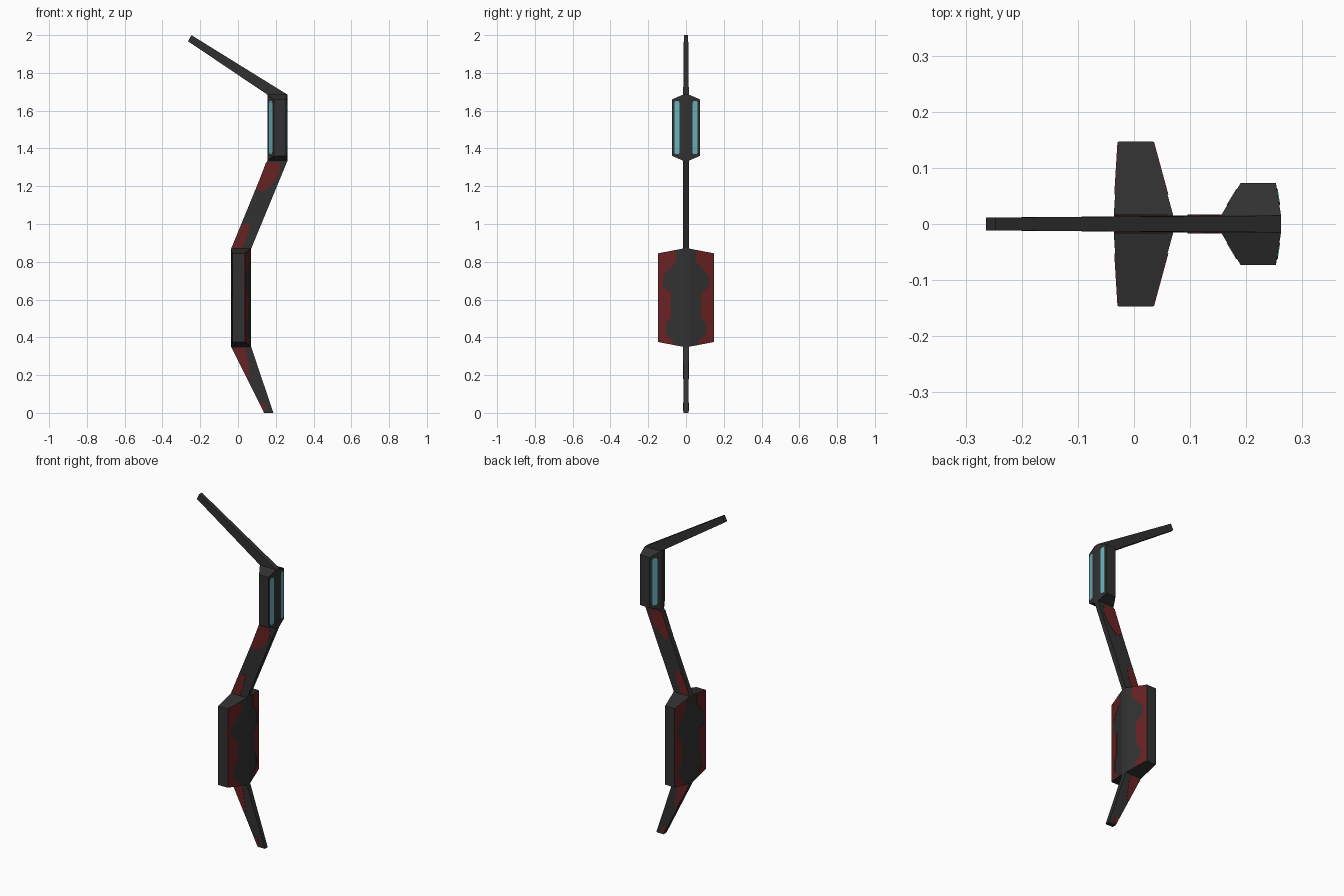
import bpy, bmesh

if "Cube" in bpy.data.objects:
    bpy.data.objects.remove(bpy.data.objects["Cube"])


def material(name, rgb):
    m = bpy.data.materials.new(name)
    m.diffuse_color = (*rgb, 1)
    m.use_nodes = True
    m.node_tree.nodes["Principled BSDF"].inputs["Base Color"].default_value = m.diffuse_color
    return m


GREY = material("charcoal", (0.031, 0.031, 0.031))
RED = material("dark red", (0.14, 0.016, 0.018))
CYAN = material("pale cyan", (0.14, 0.44, 0.50))


def loft(name, rings, mat):
    """Join rings of equal point count into one closed flat-faced solid."""
    bm = bmesh.new()
    vs = [[bm.verts.new(p) for p in r] for r in rings]
    n = len(vs[0])
    for a, b in zip(vs, vs[1:]):
        for i in range(n):
            j = (i + 1) % n
            bm.faces.new((a[i], a[j], b[j], b[i]))
    bm.faces.new(vs[0][::-1])
    bm.faces.new(vs[-1])
    bmesh.ops.recalc_face_normals(bm, faces=bm.faces[:])
    me = bpy.data.meshes.new(name)
    bm.to_mesh(me)
    bm.free()
    me.materials.append(mat)
    ob = bpy.data.objects.new(name, me)
    bpy.context.collection.objects.link(ob)
    return ob


T = 0.015    # half thickness of the spine
E = 0.0015   # plate relief


def strut(name, low, high, t0, t1):
    """Flat bar between two edges, each given as (xa, za, xb, zb)."""
    def ring(e, t):
        xa, za, xb, zb = e
        return [(xa, -t, za), (xb, -t, zb), (xb, t, zb), (xa, t, za)]
    loft(name, [ring(low, t0), ring(high, t1)], GREY)


def block(name, inner, outer, w):
    """Bevelled block: big rectangle at the spine, smaller at both sides."""
    def ring(r, y):
        x0, x1, z0, z1 = r
        return [(x0, y, z0), (x1, y, z0), (x1, y, z1), (x0, y, z1)]
    loft(name, [ring(outer, -w), ring(inner, -T), ring(inner, T), ring(outer, w)], GREY)


def slope_plates(name, pts, inner, outer, w, mat):
    """Thin (y, z) plates on all four sloped faces of a block."""
    for k, end in ((0, "left"), (1, "right")):
        out = 2 * k - 1
        for s, side in ((-1, "front"), (1, "back")):
            def ring(off):
                return [(inner[k] + (outer[k] - inner[k]) * (y - T) / (w - T) + out * off,
                         s * y, z) for y, z in pts]
            loft(f"{name}_{end}_{side}", [ring(-E), ring(E)], mat)


def side_plates(name, pts, t):
    """Thin (x, z) red plates on both flat sides of a strut."""
    for s, side in ((-1, "front"), (1, "back")):
        loft(f"{name}_{side}",
             [[(x, s * (t - 0.003), z) for x, z in pts],
              [(x, s * (t + E), z) for x, z in pts]], RED)


# Blocks
LOW_IN, LOW_OUT, LOW_W = (-0.036, 0.07, 0.35, 0.87), (-0.028, 0.034, 0.375, 0.845), 0.147
UP_IN, UP_OUT, UP_W = (0.155, 0.262, 1.335, 1.685), (0.19, 0.253, 1.36, 1.66), 0.073
block("lower_block", LOW_IN, LOW_OUT, LOW_W)
block("upper_block", UP_IN, UP_OUT, UP_W)

# Spine struts
strut("bottom_strut", (0.138, 0, 0.187, 0), (-0.036, 0.35, 0.07, 0.35), 0.013, T)
strut("middle_strut", (-0.036, 0.87, 0.07, 0.87), (0.155, 1.335, 0.262, 1.335), T, T)
strut("top_strut", (0.155, 1.685, 0.262, 1.685), (-0.264, 1.967, -0.247, 2.0), T, 0.0115)

# Red wavy panels on the lower block
slope_plates("red_panel", [
    (0.146, 0.376), (0.146, 0.844), (0.053, 0.862), (0.053, 0.80), (0.121, 0.725),
    (0.121, 0.665), (0.08, 0.635), (0.08, 0.505), (0.105, 0.475), (0.105, 0.415),
    (0.07, 0.385), (0.07, 0.361)], LOW_IN, LOW_OUT, LOW_W, RED)

# Cyan light strips on the upper block
slope_plates("light_strip", [
    (0.039, 1.37), (0.057, 1.37), (0.062, 1.38), (0.062, 1.64),
    (0.057, 1.65), (0.039, 1.65), (0.034, 1.64), (0.034, 1.38)],
    UP_IN, UP_OUT, UP_W, CYAN)

# Red patches on the struts
side_plates("middle_strut_high_patch", [
    (0.148, 1.325), (0.225, 1.325), (0.22, 1.27), (0.19, 1.22), (0.13, 1.17), (0.095, 1.185)], T)
side_plates("middle_strut_low_patch", [
    (-0.034, 0.872), (0.025, 0.872), (0.05, 0.94), (0.06, 1.0), (0.04, 1.005), (0.014, 0.985)], T)
side_plates("bottom_strut_high_patch", [
    (-0.03, 0.345), (0.038, 0.345), (0.052, 0.27), (0.062, 0.19), (0.05, 0.18)], 0.0145)
side_plates("bottom_strut_tip_patch", [
    (0.115, 0.052), (0.14, 0.055), (0.152, 0.01), (0.136, 0.01)], 0.0132)
